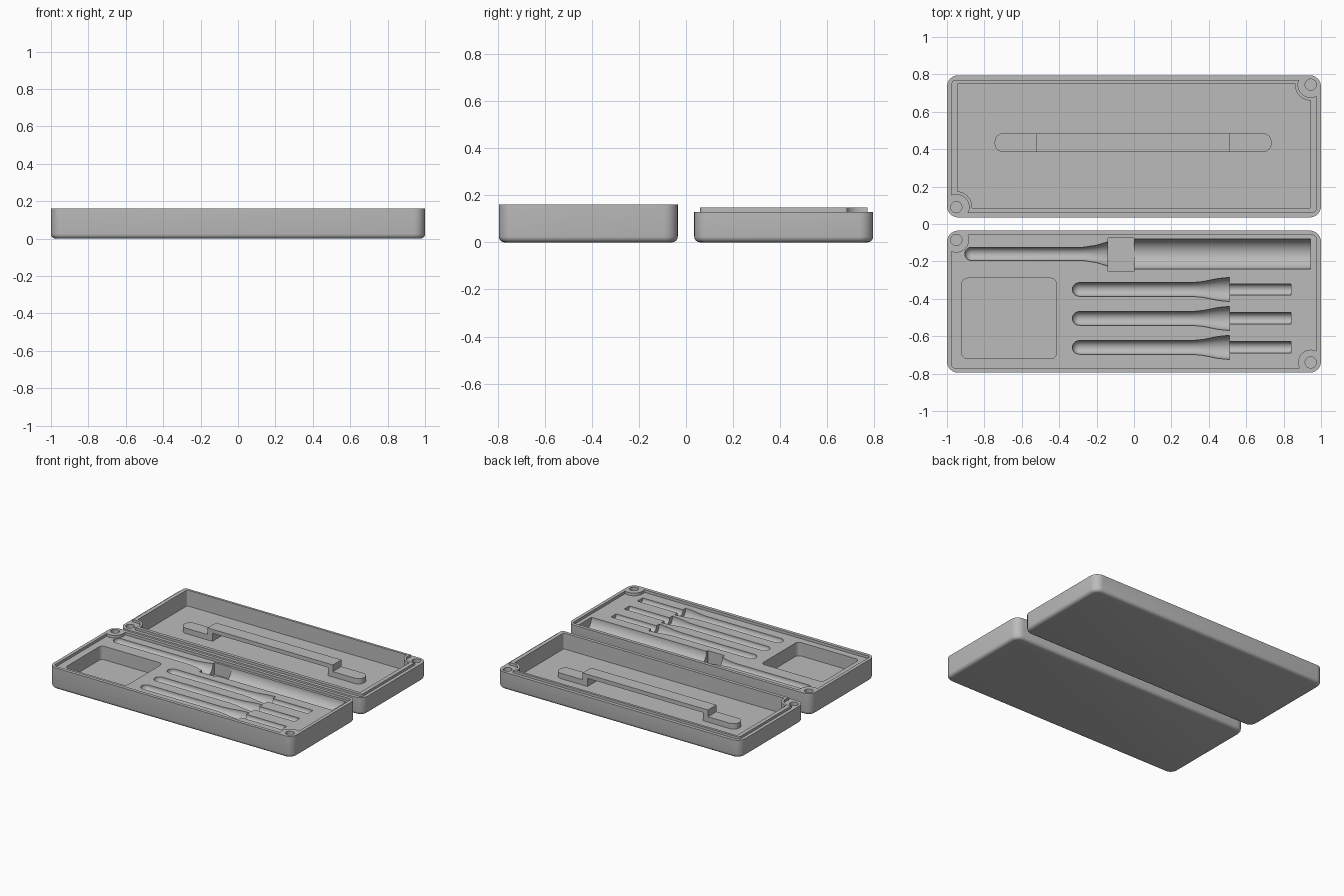
import bpy, bmesh, math
from mathutils import Matrix

cube = bpy.data.objects.get("Cube")
if cube:
    bpy.data.objects.remove(cube, do_unlink=True)

grey = bpy.data.materials.new("plain grey")
grey.use_nodes = True
grey.diffuse_color = (0.5, 0.5, 0.5, 1)
grey.node_tree.nodes["Principled BSDF"].inputs["Base Color"].default_value = (0.5, 0.5, 0.5, 1)


def make(name, bm):
    bmesh.ops.recalc_face_normals(bm, faces=bm.faces)
    mesh = bpy.data.meshes.new(name)
    bm.to_mesh(mesh)
    bm.free()
    mesh.materials.append(grey)
    ob = bpy.data.objects.new(name, mesh)
    bpy.context.collection.objects.link(ob)
    return ob


def loft(name, rings):
    """Skin closed rings of equal length and cap both ends."""
    bm = bmesh.new()
    loops = [[bm.verts.new(p) for p in ring] for ring in rings]
    n = len(loops[0])
    for a, b in zip(loops, loops[1:]):
        for i in range(n):
            j = (i + 1) % n
            bm.faces.new((a[i], a[j], b[j], b[i]))
    bm.faces.new(loops[0][::-1])
    bm.faces.new(loops[-1])
    return make(name, bm)


def round_rect(x0, x1, y0, y1, r, z, steps=6):
    ring = []
    for k, (x, y) in enumerate(((x1 - r, y1 - r), (x0 + r, y1 - r), (x0 + r, y0 + r), (x1 - r, y0 + r))):
        for s in range(steps + 1):
            a = math.pi / 2 * (k + s / steps)
            ring.append((x + r * math.cos(a), y + r * math.sin(a), z))
    return ring


def slab(name, x0, x1, y0, y1, z0, z1, r):
    return loft(name, [round_rect(x0, x1, y0, y1, r, z) for z in (z0, z1)])


def cylinder(name, x, y, r, z0, z1):
    bm = bmesh.new()
    bmesh.ops.create_cone(bm, cap_ends=True, segments=32, radius1=r, radius2=r, depth=z1 - z0,
                          matrix=Matrix.Translation((x, y, (z0 + z1) / 2)))
    return make(name, bm)


def turned(name, y, z, profile, n=32):
    """Solid of revolution along x from (x, radius) pairs."""
    return loft(name, [[(x, y + r * math.cos(2 * math.pi * i / n), z + r * math.sin(2 * math.pi * i / n))
                        for i in range(n)] for x, r in profile])


def combine(ob, other, op):
    mod = ob.modifiers.new("bool", 'BOOLEAN')
    mod.operation, mod.object, mod.solver = op, other, 'EXACT'
    bpy.context.view_layer.objects.active = ob
    bpy.ops.object.modifier_apply(modifier=mod.name)
    bpy.data.objects.remove(other, do_unlink=True)


def cut(ob, other):
    combine(ob, other, 'DIFFERENCE')


def shell(name, y0, y1, top):
    """Solid case half with a rounded bottom edge."""
    b = 0.025
    rings = []
    for s in range(5):
        a = math.pi / 2 * s / 4
        d = b * (1 - math.sin(a))
        rings.append(round_rect(-1 + d, 1 - d, y0 + d, y1 - d, 0.06 - d, b * (1 - math.cos(a))))
    rings.append(round_rect(-1, 1, y0, y1, 0.06, top))
    return loft(name, rings)


def round_nose(x, r):
    return [(x + r * (1 - math.cos(a)), r * math.sin(a)) for a in (0.08, 0.35, 0.7, 1.05, 1.35)]


# Tray: shallow recess around two corner posts with magnet holes
FLOOR = 0.14
tray = shell("tray", -0.795, -0.035, 0.16)
recess = slab("recess", -0.975, 0.975, -0.77, -0.06, FLOOR, 0.2, 0.02)
tray_posts = ((-0.95, -0.085), (0.945, -0.74))
for x, y in tray_posts:
    cut(recess, cylinder("post", x, y, 0.068, 0.1, 0.3))
cut(tray, recess)
for x, y in tray_posts:
    cut(tray, cylinder("hole", x, y, 0.03, 0.08, 0.3))

# Square accessory pocket
cut(tray, slab("pocket", -0.92, -0.415, -0.72, -0.29, 0.04, 0.3, 0.03))

# Three small tool slots
for y in (-0.35, -0.505, -0.66):
    cut(tray, turned("slot", y, 0.135, round_nose(-0.33, 0.037) + [
        (-0.29, 0.037), (0.31, 0.037), (0.37, 0.043), (0.45, 0.059), (0.51, 0.065), (0.5101, 0.031), (0.84, 0.031)]))

# Long tool slot with a square head and a wide handle
y = -0.16
cut(tray, turned("long_slot", y, 0.135, round_nose(-0.905, 0.036) + [
    (-0.865, 0.036), (-0.27, 0.036), (-0.2, 0.047), (-0.13, 0.068), (-0.1, 0.068)]))
cut(tray, turned("handle_slot", y, FLOOR - 0.003, [(-0.02, 0.081), (0.945, 0.081)]))
cut(tray, slab("head_slot", -0.14, 0, -0.255, -0.075, 0.05, 0.3, 0.001))

# Lid: raised lip, deep cavity, two corner posts
lid = shell("lid", 0.035, 0.795, 0.13)
combine(lid, slab("lip", -0.975, 0.975, 0.06, 0.77, 0.1, 0.148, 0.02), 'UNION')
cavity = slab("cavity", -0.945, 0.945, 0.085, 0.752, 0.03, 0.3, 0.01)
lid_posts = ((0.945, 0.745), (-0.95, 0.09))
for x, y in lid_posts:
    cut(cavity, cylinder("post", x, y, 0.085, 0, 0.4))
cut(lid, cavity)
for x, y in lid_posts:
    cut(lid, cylinder("post_step", x, y, 0.068, 0.13, 0.3))
    cut(lid, cylinder("hole", x, y, 0.03, 0.06, 0.3))

# Raised retaining strap on the lid floor: tongues, legs and bridge
parts = [tray, lid, slab("strap_bridge", -0.52, 0.51, 0.385, 0.485, 0.09, 0.12, 0.001)]
for side, tip, root, leg in (("right", -0.745, -0.52, -0.48), ("left", 0.735, 0.51, 0.47)):
    xs = sorted((root, leg))
    parts.append(slab("strap_leg_" + side, *xs, 0.385, 0.485, 0.025, 0.1, 0.001))
    tongue = slab("strap_tongue_" + side, min(tip, root - 0.1), max(tip, root + 0.1), 0.385, 0.485, 0.025, 0.07, 0.045)
    trim = (root, root + 0.3) if side == "right" else (root - 0.3, root)
    cut(tongue, slab("trim", *trim, 0.3, 0.6, 0, 0.2, 0.001))
    parts.append(tongue)

# Smooth the round walls and keep the edges sharp
bpy.ops.object.select_all(action='DESELECT')
for ob in parts:
    ob.select_set(True)
bpy.context.view_layer.objects.active = tray
bpy.ops.object.shade_smooth_by_angle(angle=math.radians(30))
